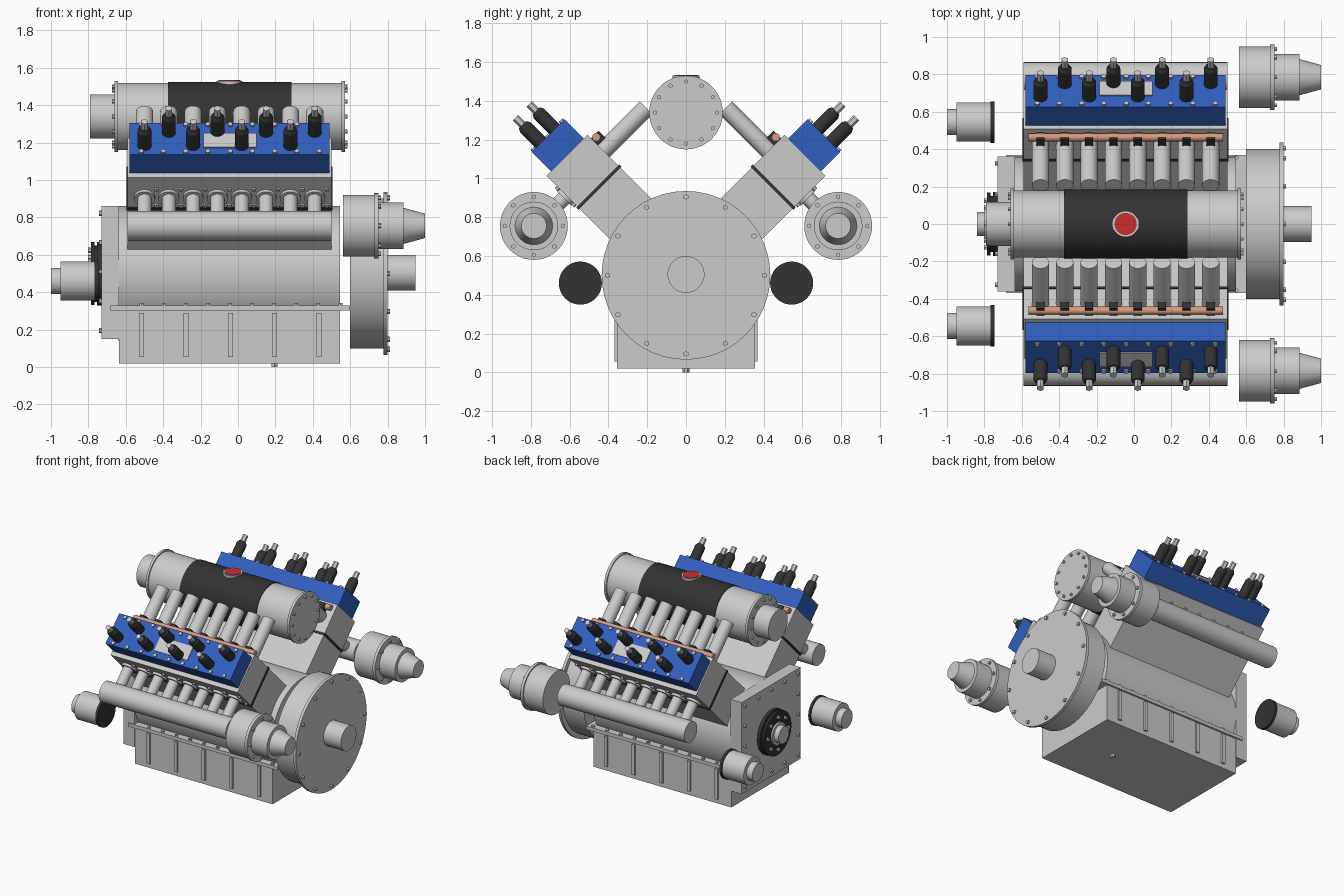
import bpy, bmesh, math
from mathutils import Matrix, Vector

cube = bpy.data.objects.get("Cube")
if cube:
    bpy.data.objects.remove(cube, do_unlink=True)


def material(name, r, g, b):
    m = bpy.data.materials.new(name)
    m.use_nodes = True
    m.diffuse_color = (r, g, b, 1)
    m.node_tree.nodes["Principled BSDF"].inputs["Base Color"].default_value = (r, g, b, 1)
    return m


METAL = material("light grey metal", 0.6, 0.6, 0.6)
BLUE = material("blue paint", 0.03, 0.115, 0.52)
BLACK = material("black rubber", 0.033, 0.033, 0.033)
COPPER = material("copper", 0.68, 0.33, 0.2)
RED = material("red cap", 0.6, 0.025, 0.03)


class Part:
    """One object gathered from rods and boxes."""

    def __init__(self, name, mat):
        self.name, self.mat, self.bm = name, mat, bmesh.new()

    def rod(self, a, b, r, r2=None, n=48):
        a, b = Vector(a), Vector(b)
        turn = (b - a).to_track_quat("Z", "Y").to_matrix().to_4x4()
        bmesh.ops.create_cone(self.bm, cap_ends=True, segments=n, radius1=r,
                              radius2=r if r2 is None else r2, depth=(b - a).length,
                              matrix=Matrix.Translation((a + b) / 2) @ turn)
        return self

    def xrod(self, x0, x1, y, z, r, r2=None):
        return self.rod((x0, y, z), (x1, y, z), r, r2)

    def box(self, x, y, z, frame=Matrix.Identity(4)):
        """Box from three (low, high) ranges, placed in a frame."""
        mid = Vector([(p + q) / 2 for p, q in (x, y, z)])
        size = [q - p for p, q in (x, y, z)]
        bmesh.ops.create_cube(self.bm, size=1, matrix=frame @ Matrix.Translation(mid)
                              @ Matrix.Diagonal((*size, 1)))
        return self

    def bolt(self, p, d, r=0.014, h=0.014):
        p, d = Vector(p), Vector(d)
        return self.rod(p - d * 0.004, p + d * h, r, n=6)

    def ring(self, x, y, z, radius, count, way=1, r=0.014):
        for i in range(count):
            t = math.tau * i / count
            self.bolt((x, y + radius * math.cos(t), z + radius * math.sin(t)), (way, 0, 0), r)
        return self

    def done(self):
        bmesh.ops.recalc_face_normals(self.bm, faces=self.bm.faces)
        for f in self.bm.faces:
            f.smooth = True
        for e in self.bm.edges:
            e.smooth = e.calc_face_angle(0) < 0.6
        me = bpy.data.meshes.new(self.name)
        self.bm.to_mesh(me)
        self.bm.free()
        me.materials.append(self.mat)
        ob = bpy.data.objects.new(self.name, me)
        bpy.context.collection.objects.link(ob)


CRANK = 0.5
STATIONS = [-0.5 + 0.13 * i for i in range(8)]

# Crankcase, front cover and oil pan
Part("crankcase", METAL).xrod(-0.64, 0.545, 0, CRANK, 0.36).done()
Part("front_cover", METAL).box((-0.73, -0.635), (-0.36, 0.36), (0.15, 0.86)).done()
bolts = Part("front_cover_bolts", METAL)
for i in range(5):
    for s in (-1, 1):
        bolts.bolt((-0.73, s * 0.325, 0.195 + i * 0.157), (-1, 0, 0))
for y in (-0.16, 0, 0.16):
    for z in (0.195, 0.823):
        bolts.bolt((-0.73, y, z), (-1, 0, 0))
bolts.done()
Part("oil_pan", METAL).box((-0.637, 0.545), (-0.355, 0.355), (0.02, 0.32)).done()
Part("oil_pan_flange", METAL).box((-0.685, 0.598), (-0.37, 0.37), (0.302, 0.328)).done()
ribs = Part("oil_pan_ribs", METAL)
pan_bolts = Part("oil_pan_bolts", METAL)
for s in (-1, 1):
    for i in range(5):
        x = -0.515 + i * 0.237
        ribs.box((x - 0.013, x + 0.013), sorted((s * 0.34, s * 0.369)), (0.055, 0.29))
    for i in range(10):
        pan_bolts.bolt((-0.515 + i * 0.118, s * 0.355, 0.328), (0, 0, 1), 0.012)
ribs.done()
pan_bolts.done()
Part("drain_plug", METAL).rod((0.195, 0, 0), (0.195, 0, 0.03), 0.018, n=6).done()

# Flywheel and output shaft
Part("flywheel", METAL).xrod(0.598, 0.79, 0, CRANK, 0.4).xrod(0.778, 0.8, 0, CRANK, 0.435).done()
Part("flywheel_bolts", METAL).ring(0.8, 0, CRANK, 0.405, 12).done()
Part("output_shaft", METAL).xrod(0.79, 0.95, 0, CRANK + 0.005, 0.095).done()

# Front pulley
Part("front_pulley", BLACK).xrod(-0.755, -0.725, 0, CRANK, 0.17).xrod(
    -0.77, -0.75, 0, CRANK, 0.15).xrod(-0.787, -0.768, 0, CRANK, 0.168).done()
Part("pulley_hub", METAL).xrod(-0.8, -0.78, 0, CRANK, 0.085).xrod(-0.84, -0.79, 0, CRANK, 0.065).done()
Part("pulley_bolts", METAL).ring(-0.787, 0, CRANK, 0.125, 8, -1).done()

# Air plenum with band, inlet and filler cap
PZ = 1.34
Part("plenum", METAL).xrod(-0.645, 0.56, 0, PZ, 0.18).xrod(
    -0.66, -0.642, 0, PZ, 0.19).xrod(0.553, 0.572, 0, PZ, 0.19).done()
Part("plenum_band", BLACK).xrod(-0.375, 0.285, 0, PZ, 0.185).done()
Part("plenum_inlet", METAL).xrod(-0.79, -0.65, 0, PZ, 0.118).done()
Part("plenum_bolts", METAL).ring(0.572, 0, PZ, 0.16, 12, 1, 0.011).ring(
    -0.66, 0, PZ, 0.16, 12, -1, 0.011).done()
Part("cap_rim", METAL).rod((-0.045, 0, 1.5), (-0.045, 0, 1.53), 0.07).done()
Part("filler_cap", RED).rod((-0.045, 0, 1.51), (-0.045, 0, 1.534), 0.059).done()

# Both cylinder banks: u runs out along the cylinders, v runs down and outward
K = math.sqrt(0.5)
for s, side in ((-1, "right"), (1, "left")):
    frame = Matrix(((1, 0, 0, 0), (0, s * K, s * K, 0), (0, K, -K, 0), (0, 0, 0, 1)))
    out, across = frame @ Vector((0, 1, 0)), frame @ Vector((0, 0, 1))

    def at(x, u, v):
        return frame @ Vector((x, u, v))

    def part(name, mat):
        return Part(side + "_" + name, mat)

    # Block, gasket, head and valve cover
    part("cylinder_block", METAL).box((-0.59, 0.5), (0.4, 0.988), (-0.508, -0.208), frame).done()
    part("head_gasket", BLACK).box((-0.596, 0.506), (0.985, 1.001), (-0.514, -0.2), frame).done()
    part("cylinder_head", METAL).box((-0.59, 0.5), (1, 1.226), (-0.508, -0.208), frame).done()
    part("valve_cover", BLUE).box((-0.58, 0.49), (1.222, 1.366), (-0.48, -0.24), frame).done()
    part("cover_plate", METAL).box((-0.185, 0.1), (1.36, 1.373), (-0.398, -0.29), frame).done()
    cover_bolts = part("valve_cover_bolts", METAL)
    for i in range(9):
        for v in (-0.462, -0.258):
            cover_bolts.bolt(at(-0.518 + i * 0.119, 1.366, v), out, 0.014, 0.012)
    cover_bolts.done()

    # Parts repeated at every cylinder
    coils, tips = part("ignition_coils", BLACK), part("coil_tips", METAL)
    runners, injectors = part("intake_runners", METAL), part("injectors", BLACK)
    ports, studs = part("exhaust_ports", METAL), part("exhaust_studs", METAL)
    for i, x in enumerate(STATIONS):
        outer = (i % 2 == 0) == (s < 0)
        v = -0.307 if outer else -0.407
        coils.rod(at(x, 1.36, v), at(x, 1.48, v), 0.037, n=24)
        coils.rod(at(x, 1.48, v), at(x, 1.5, v), 0.037, 0.026, n=24)
        tips.rod(at(x, 1.49, v), at(x, 1.55, v), 0.02, n=6)
        runners.rod(at(x, 1.11, -0.5), at(x, 1.11, -0.82), 0.046, n=32)
        injectors.box((x - 0.022, x + 0.022), (1.14, 1.2), (-0.562, -0.505), frame)
        ports.rod(at(x, 1.08, -0.22), at(x, 1.08, -0.03), 0.038, n=32)
        ports.rod(at(x, 1.08, -0.22), at(x, 1.08, -0.19), 0.055, n=32)
        for u in (1.02, 1.14):
            studs.bolt(at(x + 0.065, u, -0.208), across, 0.012)
    for p in (coils, tips, runners, injectors, ports, studs):
        p.done()
    rail = at(0, 1.185, -0.53)
    part("fuel_rail", COPPER).xrod(-0.565, 0.475, rail.y, rail.z, 0.021).done()

    # Exhaust manifold and turbocharger
    y, z = s * 0.785, 0.755
    part("exhaust_manifold", METAL).xrod(-0.59, 0.5, y, z, 0.08).done()
    part("turbo_housing", METAL).xrod(0.562, 0.74, y, z, 0.165).xrod(0.728, 0.75, y, z, 0.175).done()
    part("turbo_bolts", METAL).ring(0.75, y, z, 0.15, 8, 1, 0.012).done()
    part("turbo_outlet", METAL).xrod(0.74, 0.885, y, z, 0.125).xrod(0.88, 1, y, z, 0.098, 0.065).done()

    # Oil filter
    y, z = s * 0.545, 0.46
    part("oil_filter", METAL).xrod(-0.95, -0.76, y, z, 0.105).xrod(-1, -0.94, y, z, 0.07).done()
    part("filter_base", BLACK).xrod(-0.766, -0.745, y, z, 0.111).done()
